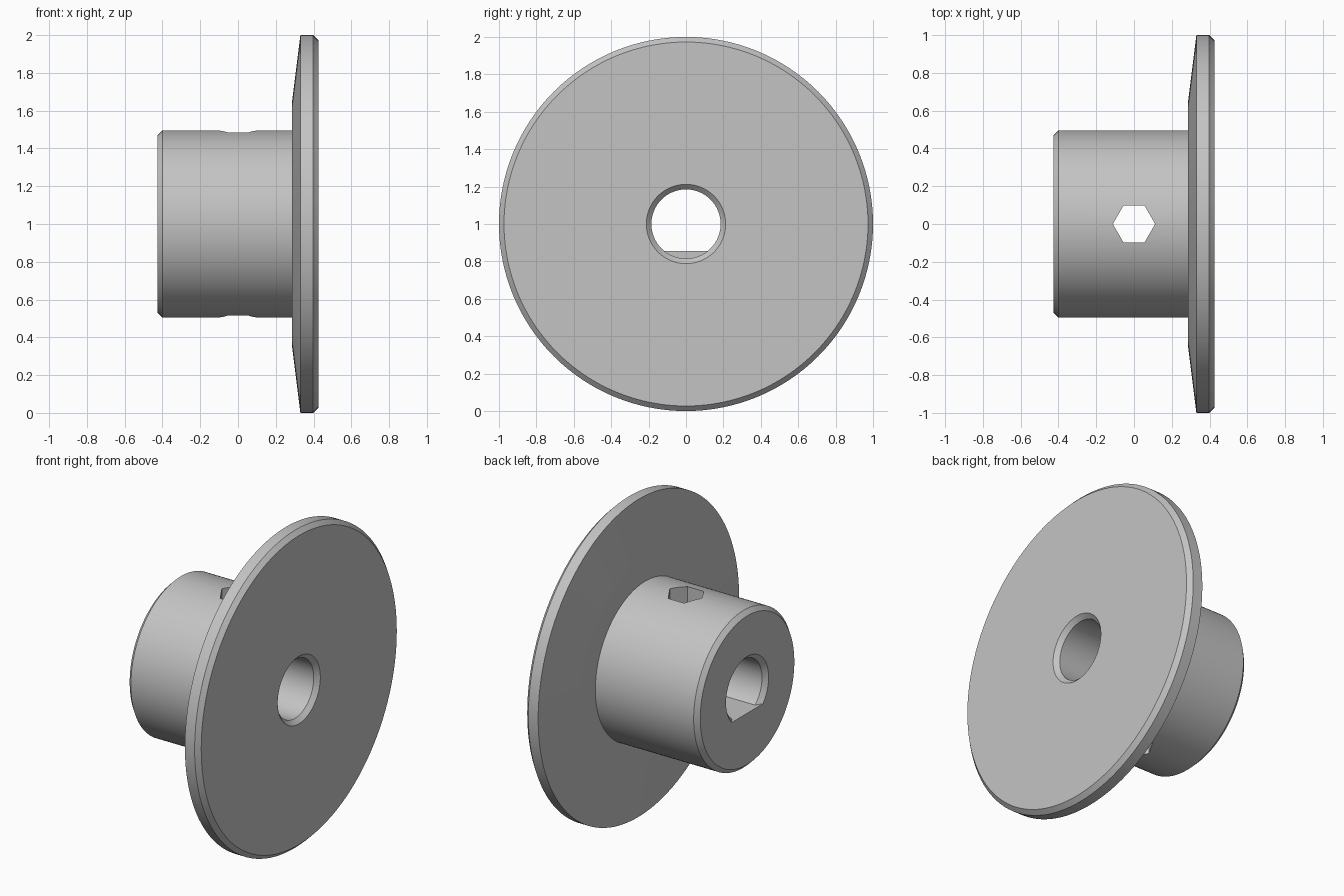
import bpy, bmesh, math
from mathutils import Matrix, Vector

if "Cube" in bpy.data.objects:
    bpy.data.objects.remove(bpy.data.objects["Cube"], do_unlink=True)

AXIS_Z = 1.0      # height of the turning axis
SEGMENTS = 128

grey = bpy.data.materials.new("plain grey")
grey.use_nodes = True
colour = (0.55, 0.55, 0.55, 1)
grey.diffuse_color = colour
grey.node_tree.nodes["Principled BSDF"].inputs["Base Color"].default_value = colour


def make_object(name, bm):
    bmesh.ops.recalc_face_normals(bm, faces=bm.faces)
    mesh = bpy.data.meshes.new(name)
    bm.to_mesh(mesh)
    bm.free()
    mesh.materials.append(grey)
    obj = bpy.data.objects.new(name, mesh)
    bpy.context.collection.objects.link(obj)
    return obj


def turned(name, profile):
    """Turn a closed (x, radius) profile around the x axis."""
    bm = bmesh.new()
    verts = [bm.verts.new((x, 0, AXIS_Z + r)) for x, r in profile]
    edges = [bm.edges.new((verts[i - 1], verts[i])) for i in range(len(verts))]
    bmesh.ops.spin(bm, geom=verts + edges, cent=(0, 0, AXIS_Z), axis=(1, 0, 0),
                   angle=math.tau, steps=SEGMENTS, use_merge=True)
    bmesh.ops.remove_doubles(bm, verts=bm.verts, dist=1e-5)
    return make_object(name, bm)


def combine(target, tool, operation):
    """Apply a boolean and discard the tool."""
    tool.hide_render = True
    mod = target.modifiers.new(operation.lower(), "BOOLEAN")
    mod.operation, mod.object, mod.solver = operation, tool, "EXACT"
    bpy.context.view_layer.objects.active = target
    bpy.ops.object.modifier_apply(modifier=mod.name)
    bpy.data.objects.remove(tool, do_unlink=True)


# Hub, flange and chamfered bore in one turned profile
back, front, bevel = -0.427, 0.425, 0.027
hub_r, bore_r = 0.495, 0.185
flanged_hub = turned("flanged_hub", [
    (back, bore_r + bevel), (back, hub_r - bevel), (back + bevel, hub_r),
    (0.285, hub_r), (0.285, 0.64), (0.33, 1.0),
    (front - bevel, 1.0), (front, 1.0 - bevel),
    (front, bore_r + bevel), (front - bevel, bore_r), (back + bevel, bore_r)])

# Flat that makes the hub end of the bore D-shaped
flat_end, flat_top, flat_bottom = 0.2, AXIS_Z - 0.145, AXIS_Z - 0.27
size = Vector((flat_end - back, 0.33, flat_top - flat_bottom))
centre = Vector(((flat_end + back) / 2, 0, (flat_top + flat_bottom) / 2))
bm = bmesh.new()
bmesh.ops.create_cube(bm, size=1, matrix=Matrix.Translation(centre) @ Matrix.Diagonal(size).to_4x4())
combine(flanged_hub, make_object("bore_flat", bm), "UNION")

# Hexagonal cross hole straight through the hub
bm = bmesh.new()
bmesh.ops.create_cone(bm, cap_ends=True, segments=6, radius1=0.112, radius2=0.112,
                      depth=1.4, matrix=Matrix.Translation((0, 0, AXIS_Z)) @ Matrix.Rotation(math.pi / 6, 4, "Z"))
tip = max(bm.verts, key=lambda v: v.co.x).co
if abs(tip.y) > 0.01:   # keep the hexagon's corners pointing along x
    bmesh.ops.rotate(bm, verts=bm.verts, cent=(0, 0, AXIS_Z), matrix=Matrix.Rotation(math.pi / 6, 3, "Z"))
combine(flanged_hub, make_object("hex_cutter", bm), "DIFFERENCE")

# Smooth round walls, crisp edges
bpy.ops.object.select_all(action="DESELECT")
flanged_hub.select_set(True)
bpy.context.view_layer.objects.active = flanged_hub
bpy.ops.object.shade_smooth_by_angle(angle=math.radians(5))
